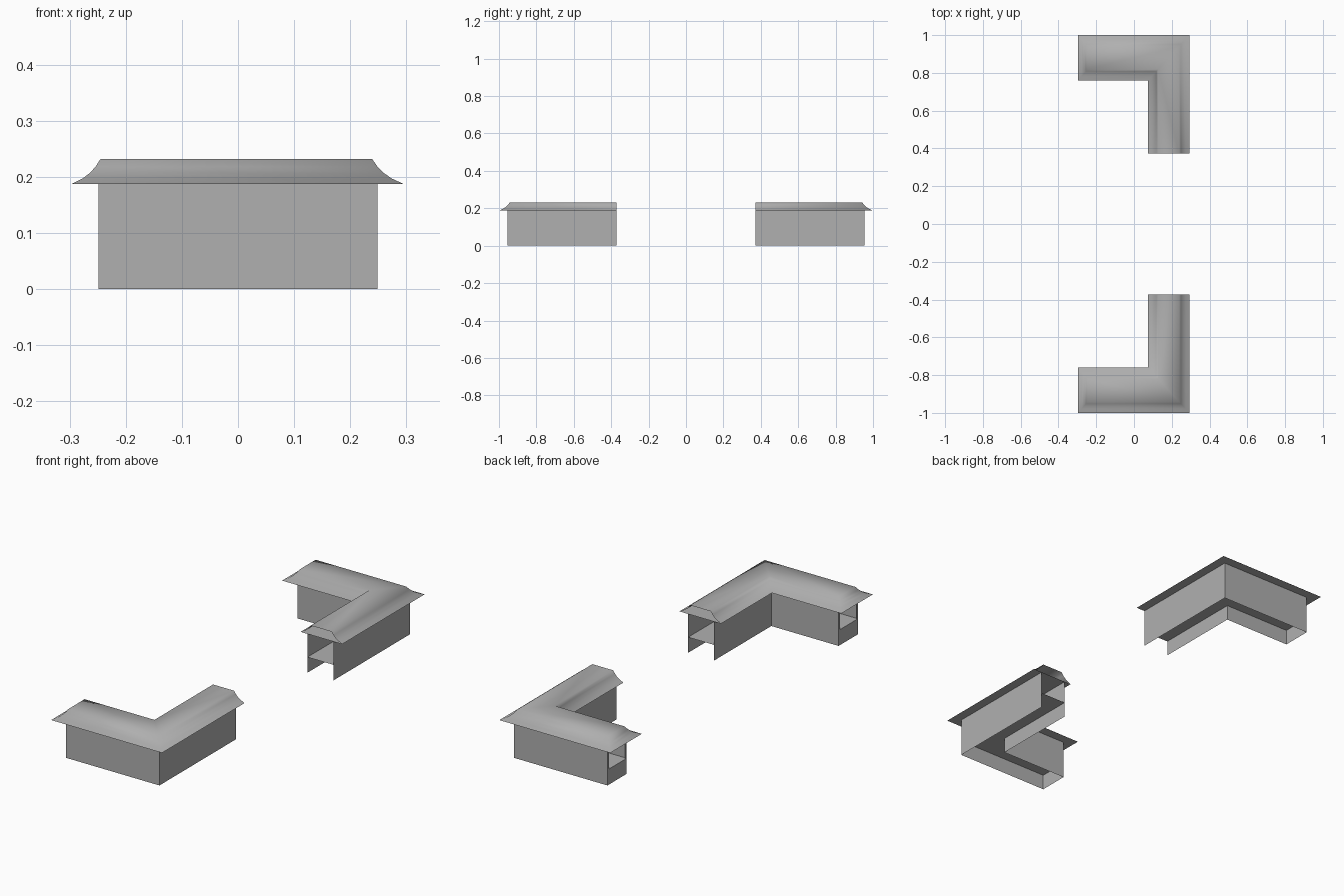
import bpy, bmesh

if "Cube" in bpy.data.objects:
    bpy.data.objects.remove(bpy.data.objects["Cube"])

EAVE = 0.187     # wall top / eave height
SHELF = 0.075    # shelf height
END = 0.372      # open end of the long arm (y)
L, R = -0.249, 0.249         # outer wall faces in x
BACK, IN_Y, IN_X = 0.954, 0.807, 0.11   # outer wall y, inner wall y and x
LIP = 0.012      # narrow posts at the short end

grey = bpy.data.materials.new("dark_grey")
grey.diffuse_color = (0.435, 0.435, 0.435, 1)
grey.use_nodes = True
grey.node_tree.nodes["Principled BSDF"].inputs["Base Color"].default_value = grey.diffuse_color


def finish(name, bm, smooth=False):
    """Turn a bmesh into an object mirrored front to back."""
    bmesh.ops.recalc_face_normals(bm, faces=bm.faces)
    mesh = bpy.data.meshes.new(name)
    bm.to_mesh(mesh)
    bm.free()
    mesh.materials.append(grey)
    ob = bpy.data.objects.new(name, mesh)
    bpy.context.collection.objects.link(ob)
    mod = ob.modifiers.new("mirror", 'MIRROR')
    mod.use_axis = (False, True, False)
    mod.use_mirror_merge = False
    if smooth:
        mesh.shade_smooth()
    return ob


def wall(name, path, z0, z1):
    """Thin upright sheet following a plan path."""
    bm = bmesh.new()
    low = [bm.verts.new((x, y, z0)) for x, y in path]
    high = [bm.verts.new((x, y, z1)) for x, y in path]
    for i in range(len(path) - 1):
        bm.faces.new((low[i], low[i + 1], high[i + 1], high[i]))
    return finish(name, bm)


def slab(name, outline, z):
    """Thin level L-shaped sheet; outline starts at the arm's outer end."""
    bm = bmesh.new()
    v = [bm.verts.new((x, y, z)) for x, y in outline]
    bm.faces.new((v[0], v[1], v[4], v[5]))
    bm.faces.new((v[1], v[2], v[3], v[4]))
    return finish(name, bm)


def roof_plan(d):
    """Roof outline moved inwards by d; the slopes differ slightly in width."""
    r, b, l = 0.295 - 1.1 * d, 1 - 1.15 * d, -0.296 + d
    iy, ix = 0.76 + 1.15 * d, 0.074 + 1.05 * d
    return [(r, END), (r, b), (l, b), (l, iy), (ix, iy), (ix, END)]


# outer and inner walls, each with a narrow post at the short end
wall("outer_wall", [(R, END), (R, BACK), (L, BACK), (L, BACK - LIP)], 0, EAVE)
wall("inner_wall", [(IN_X, END), (IN_X, IN_Y), (L, IN_Y), (L, IN_Y + LIP)], 0, EAVE)

# low panel closing the short end under the shelf
wall("end_panel", [(L, IN_Y + LIP), (L, BACK - LIP)], 0, SHELF)

# shelf between the walls
slab("shelf", [(R, END), (R, BACK), (L, BACK), (L, IN_Y), (IN_X, IN_Y), (IN_X, END)], SHELF)

# flat soffit under the roof
slab("soffit", roof_plan(0), EAVE)

# flared roof: nested plan outlines rising along a concave profile
profile = [(0, 0.1875), (0.019, 0.197), (0.032, 0.207), (0.042, 0.218), (0.051, 0.232)]
bm = bmesh.new()
rings = [[bm.verts.new((x, y, z)) for x, y in roof_plan(d)] for d, z in profile]
for a, b in zip(rings, rings[1:]):
    for i in range(5):
        bm.faces.new((a[i], a[i + 1], b[i + 1], b[i]))
top = rings[-1]
bm.faces.new((top[0], top[1], top[4], top[5]))
bm.faces.new((top[1], top[2], top[3], top[4]))
finish("roof", bm, smooth=True)
